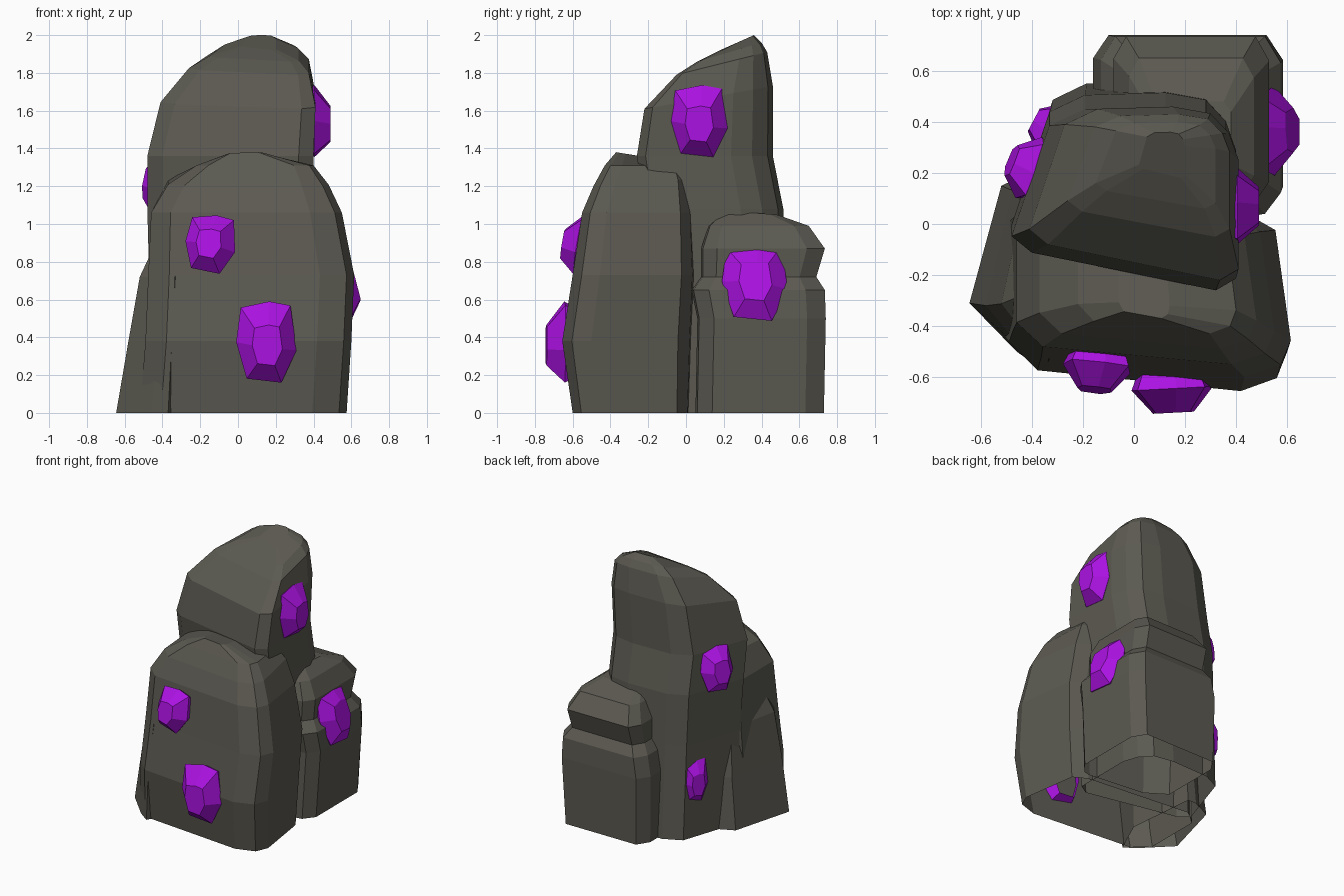
import bpy, bmesh, math
from mathutils import Vector, Matrix

if "Cube" in bpy.data.objects:
    bpy.data.objects.remove(bpy.data.objects["Cube"])


def material(name, rgb):
    m = bpy.data.materials.new(name)
    m.diffuse_color = (*rgb, 1)
    m.use_nodes = True
    m.node_tree.nodes["Principled BSDF"].inputs["Base Color"].default_value = m.diffuse_color
    return m


STONE = material("dark stone", (0.105, 0.101, 0.082))
PURPLE = material("purple crystal", (0.41, 0.006, 0.76))


def loft(name, rings, mat, matrix=Matrix()):
    """Skin a stack of equal-length point rings, capped at the last and open at the first."""
    bm = bmesh.new()
    rows = [[bm.verts.new(matrix @ Vector(p)) for p in ring] for ring in rings]
    n = len(rows[0])
    for a, b in zip(rows, rows[1:]):
        for i in range(n):
            j = (i + 1) % n
            bm.faces.new((a[i], a[j], b[j], b[i]))
    bm.faces.new(rows[-1])
    me = bpy.data.meshes.new(name)
    bm.to_mesh(me)
    bm.free()
    me.materials.append(mat)
    ob = bpy.data.objects.new(name, me)
    bpy.context.collection.objects.link(ob)
    return ob


def rock(name, outline, levels):
    """Fit the outline into each level's box: (z, slope, x0, x1, y0, y1)."""
    xs, ys = zip(*outline)
    uv = [((x - min(xs)) / (max(xs) - min(xs)), (y - min(ys)) / (max(ys) - min(ys)))
          for x, y in outline]
    rings = [[(x0 + u * (x1 - x0), y0 + v * (y1 - y0), z + slope * (2 * v - 1))
              for u, v in uv] for z, slope, x0, x1, y0, y1 in levels]
    return loft(name, rings, STONE)


# Broad front boulder
rock("front_boulder",
     [(-.47, -.46), (-.36, -.57), (.43, -.65), (.57, -.6),
      (.61, -.5), (.55, -.05), (.45, .01), (-.36, .10), (-.47, 0)],
     [(0, 0, -.52, .575, -.60, .09),
      (.38, 0, -.49, .60, -.655, .11),
      (.73, 0, -.475, .615, -.60, .12),
      (1.06, 0, -.46, .55, -.55, .10),
      (1.22, .02, -.37, .48, -.49, .07),
      (1.31, 0, -.22, .40, -.43, .03),
      (1.36, -.02, -.06, .14, -.37, -.12)])

# Buttress flaring out at the lower left of the front boulder
rock("left_buttress",
     [(-.645, -.31), (-.46, -.50), (-.37, -.565), (-.25, -.30), (-.30, .22), (-.37, .22), (-.52, .15)],
     [(0, 0, -.645, -.25, -.565, .22),
      (.38, 0, -.58, -.25, -.57, .20),
      (.72, 0, -.52, -.25, -.53, .14),
      (.87, 0, -.45, -.25, -.45, .06)])

# Tall middle boulder with a sloping top
rock("tall_boulder",
     [(-.48, -.03), (-.40, -.10), (.33, -.26), (.41, -.21), (.41, .28),
      (.37, .40), (.29, .49), (.13, .52), (-.19, .51), (-.33, .44)],
     [(0, 0, -.46, .38, -.15, .56),
      (.70, 0, -.47, .39, -.18, .53),
      (1.08, 0, -.48, .40, -.22, .515),
      (1.36, 0, -.48, .40, -.26, .46),
      (1.67, .06, -.41, .41, -.22, .46),
      (1.85, .06, -.26, .375, -.05, .43),
      (1.91, .05, -.15, .32, .06, .40),
      (1.96, .04, .02, .20, .18, .36)])

# Low back boulder with a notched shoulder
rock("back_boulder",
     [(-.16, .20), (0, .10), (.46, .05), (.52, .06), (.585, .14),
      (.585, .64), (.52, .74), (-.10, .74), (-.16, .65)],
     [(0, 0, -.15, .555, .05, .73),
      (.50, 0, -.16, .585, .06, .74),
      (.65, 0, -.13, .575, .03, .735),
      (.72, 0, -.08, .52, .08, .69),
      (.87, 0, -.08, .53, .08, .735),
      (.99, 0, -.02, .47, .12, .65),
      (1.06, -.01, .06, .38, .20, .48)])

# Crystals: faceted gems half sunk in the stone
GEM = [(-.85, .85), (-1, 0), (-.65, -.9), (.5, -1), (1, -.2), (.8, .9), (.1, 1)]


def crystal(name, centre, angle, w, h, d, roll=0, lean=0):
    """angle: outward heading in degrees; lean tips the top inward."""
    out = Vector((math.cos(math.radians(angle)), math.sin(math.radians(angle)), 0))
    up = Vector((0, 0, 1))
    side = up.cross(out)
    basis = Matrix((side, up, out)).transposed().to_4x4()
    m = (Matrix.Translation(centre) @ basis @ Matrix.Rotation(math.radians(-lean), 4, 'X')
         @ Matrix.Rotation(math.radians(roll), 4, 'Z'))
    steps = [(-d, .75, 0), (0, 1, 0), (d, .5, -.08)]
    rings = [[(u * w * s, (v * s + dv) * h, k) for u, v in GEM] for k, s, dv in steps]
    loft(name, rings, PURPLE, m)


crystal("front_upper_crystal", (-.145, -.565, .895), -96, .135, .155, .085, -6, 10)
crystal("front_lower_crystal", (.15, -.645, .375), -87, .16, .215, .095)
crystal("right_upper_crystal", (.405, .07, 1.545), 0, .15, .19, .085)
crystal("right_lower_crystal", (.545, .365, .695), 2, .175, .215, .075, 0, 15)
crystal("left_upper_crystal", (-.41, .22, 1.22), 158, .13, .165, .075, 0, 10)
crystal("left_lower_crystal", (-.34, .38, .42), 152, .10, .165, .06)
